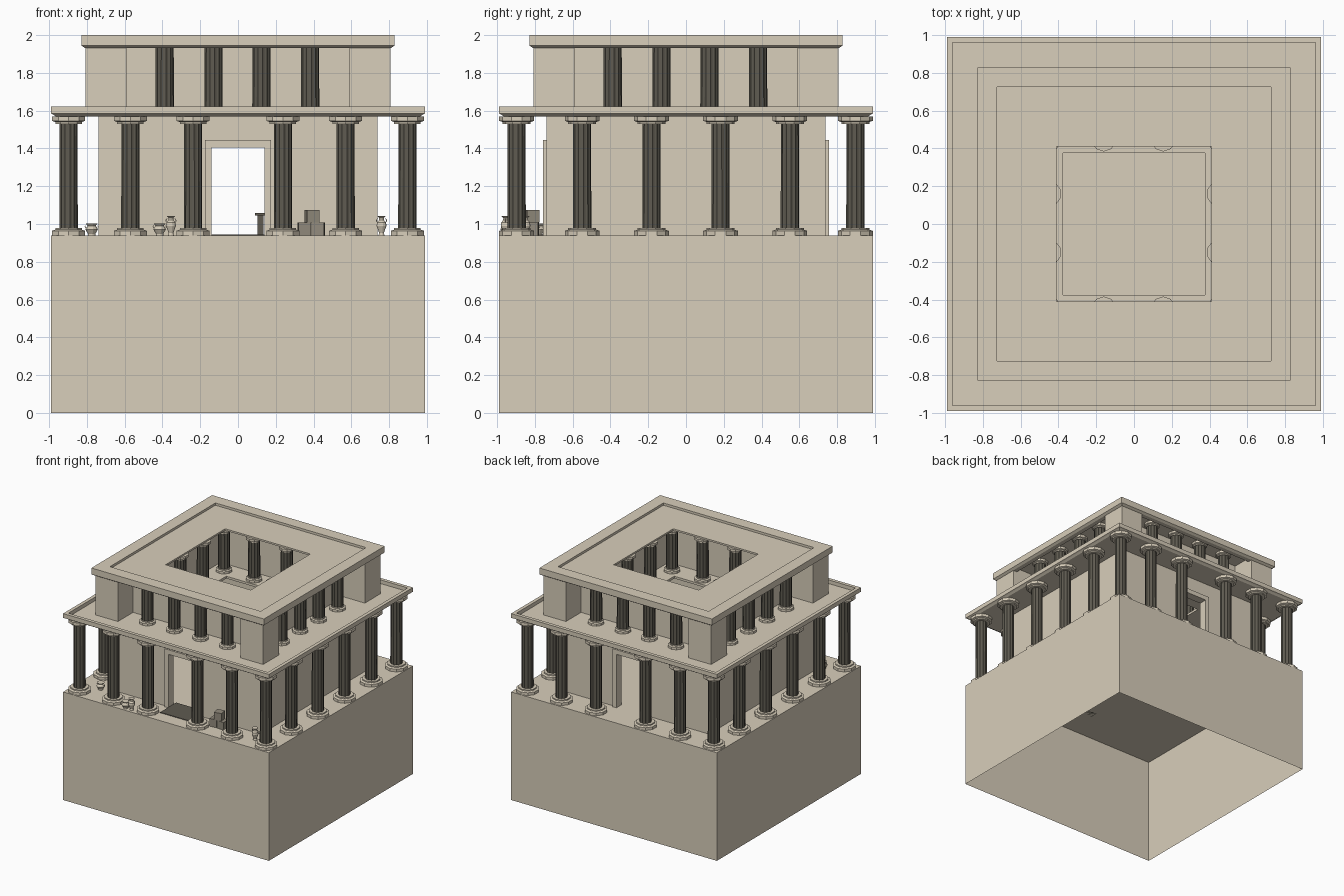
import bpy, bmesh, math
from mathutils import Matrix

if "Cube" in bpy.data.objects:
    bpy.data.objects.remove(bpy.data.objects["Cube"])


def material(name, rgb):
    m = bpy.data.materials.new(name)
    m.diffuse_color = (*rgb, 1)
    m.use_nodes = True
    m.node_tree.nodes["Principled BSDF"].inputs["Base Color"].default_value = m.diffuse_color
    return m


stone = material("warm_stone", (0.69, 0.62, 0.495))
dark = material("dark_stone", (0.115, 0.105, 0.082))
wood = material("grey_wood", (0.29, 0.26, 0.205))


def finish(name, bm, loc=(0, 0, 0), rot=0.0, mats=(stone,)):
    bmesh.ops.recalc_face_normals(bm, faces=bm.faces)
    me = bpy.data.meshes.new(name)
    bm.to_mesh(me)
    bm.free()
    for m in mats:
        me.materials.append(m)
    return place(name, me, loc, rot)


def place(name, me, loc, rot=0.0):
    ob = bpy.data.objects.new(name, me)
    ob.location = loc
    ob.rotation_euler.z = rot
    bpy.context.collection.objects.link(ob)
    return ob


def box(name, x, y, z, rot=0.0, mat=stone):
    """Box from (min, max) ranges, turned about its own centre."""
    bm = bmesh.new()
    bmesh.ops.create_cube(bm, size=1, matrix=Matrix.Diagonal((x[1]-x[0], y[1]-y[0], z[1]-z[0], 1)))
    return finish(name, bm, ((x[0]+x[1])/2, (y[0]+y[1])/2, (z[0]+z[1])/2), rot, (mat,))


def lathe(bm, profile, n, ring=False, flute=1.0, mat=0):
    """Spin a (radius, z) profile; ring closes it, otherwise the ends are capped."""
    k = math.sqrt(2) if n == 4 else 1
    loops = []
    for r, z in profile:
        loop = []
        for i in range(n):
            a = 2 * math.pi * (i + 0.5) / n
            q = r * k * (flute if i % 2 else 1)
            loop.append(bm.verts.new((q * math.cos(a), q * math.sin(a), z)))
        loops.append(loop)
    pairs = list(zip(loops, loops[1:]))
    if ring:
        pairs.append((loops[-1], loops[0]))
    else:
        bm.faces.new(loops[0]).material_index = mat
        bm.faces.new(loops[-1]).material_index = mat
    for a, b in pairs:
        for i in range(n):
            j = (i + 1) % n
            bm.faces.new((a[i], a[j], b[j], b[i])).material_index = mat


def square_ring(name, profile):
    bm = bmesh.new()
    lathe(bm, profile, 4, ring=True)
    return finish(name, bm)


def column_mesh(name, h, foot, t):
    """Dark fluted shaft with two-step base and capital."""
    bm = bmesh.new()
    s = foot * 0.8
    lathe(bm, [(foot, 0), (foot, t * .6), (s, t * .75), (s, t)], 10)
    lathe(bm, [(.049, t), (.048, h - t)], 24, flute=.92, mat=1)
    lathe(bm, [(s, h - t), (s, h - t * .75), (foot, h - t * .6), (foot, h)], 10)
    ob = finish(name, bm, mats=(stone, dark))
    me = ob.data
    bpy.data.objects.remove(ob)
    return me


# podium, open underneath
bm = bmesh.new()
bmesh.ops.create_cube(bm, size=1, matrix=Matrix.Translation((0, 0, .47)) @ Matrix.Diagonal((1.98, 1.98, .94, 1)))
bm.normal_update()
bmesh.ops.delete(bm, geom=[f for f in bm.faces if f.normal.z < -.5], context='FACES_ONLY')
me = bpy.data.meshes.new("podium")
bm.to_mesh(me)
bm.free()
me.materials.append(stone)
place("podium", me, (0, 0, 0))

# lower walls with a doorway at front and back
for s in (-1, 1):
    box("side_wall", sorted((s*.70, s*.74)), (-.74, .74), (.94, 1.575))
    yw = sorted((s*.70, s*.74))
    yf = sorted((s*.685, s*.757))
    for t in (-1, 1):
        box("door_wall", sorted((t*.14, t*.70)), yw, (.94, 1.575))
        box("door_jamb", sorted((t*.14, t*.175)), yf, (.94, 1.405))
    box("door_wall_top", (-.14, .14), yw, (1.405, 1.575))
    box("door_lintel", (-.175, .175), yf, (1.405, 1.445))

# lower roof with rim, upper roof with wide rim, both open over the court
square_ring("lower_roof", [(.375, 1.57), (.965, 1.57), (.98, 1.58), (.99, 1.585), (.99, 1.622),
                           (.96, 1.622), (.96, 1.59), (.375, 1.59)])
square_ring("upper_roof", [(.41, 1.965), (.77, 1.965), (.77, 1.932), (.81, 1.932), (.83, 1.945),
                           (.83, 2.0), (.725, 2.0), (.725, 1.98), (.41, 1.98)])

# upper storey: recessed wall and corner piers
square_ring("upper_wall", [(.56, 1.588), (.60, 1.588), (.60, 1.966), (.56, 1.966)])
for sx in (-1, 1):
    for sy in (-1, 1):
        box("corner_pier", sorted((sx*.59, sx*.808)), sorted((sy*.59, sy*.808)), (1.588, 1.966))

# columns, shared meshes
tall = column_mesh("tall_column", .63, .092, .04)
short = column_mesh("short_column", .377, .066, .034)


def colonnade(name, me, z, r, xs, ys, corners):
    spots = [(x, s*r) for x in xs for s in (-1, 1)] + [(s*r, y) for y in ys for s in (-1, 1)]
    if corners:
        spots += [(a*r, b*r) for a in (-1, 1) for b in (-1, 1)]
    for x, y in spots:
        place(name, me, (x, y, z))


colonnade("outer_column", tall, .94, .897, (-.57, -.238, .238, .57), (-.55, -.183, .183, .55), True)
up = (-.388, -.13, .124, .382)
colonnade("upper_column", short, 1.589, .69, up, up, False)
colonnade("court_upper_column", short, 1.589, .45, (-.16, .155), (-.15, .16), True)


# amphorae with handles, and squat pots
def pot(name, x, y, profile, handle_r, handle_x, handle_z):
    bm = bmesh.new()
    lathe(bm, profile, 12)
    for s in (-1, 1):
        rings = []
        for i in range(7):
            a = -math.pi/2 + math.pi * i / 6
            c = (s * (handle_x + handle_r * math.cos(a)), handle_z + handle_r * math.sin(a))
            rings.append([bm.verts.new((c[0] + dx, dy, c[1])) for dx, dy in
                          ((-.002, -.003), (.002, -.003), (.002, .003), (-.002, .003))])
        for a, b in zip(rings, rings[1:]):
            for i in range(4):
                bm.faces.new((a[i], a[i-1], b[i-1], b[i]))
    finish(name, bm, (x, y, .94))


amphora = [(.016, 0), (.013, .012), (.027, .05), (.025, .068), (.014, .08), (.013, .092), (.025, .103)]
squat = [(.02, 0), (.02, .008), (.034, .03), (.03, .042), (.022, .05), (.032, .062)]
for x, y in ((-.355, -.955), (.76, -.85)):
    pot("amphora", x, y, amphora, .012, .015, .078)
for x, y in ((-.775, -.78), (-.415, -.95)):
    pot("squat_pot", x, y, squat, .007, .028, .045)

# stacked crates beside the door
for x, z, w, a in ((.35, .94, .066, .1), (.425, .94, .066, -.08), (.392, 1.007, .066, .2)):
    box("crate", (x - w/2, x + w/2), (-.815 - w/2, -.815 + w/2), (z, z + .067), a, wood)

# door mat
box("door_mat", (-.14, .14), (-.87, -.65), (.94, .945), mat=dark)

# small stand inside the court
box("stand_post", (.103, .135), (-.52, -.488), (.94, 1.045), mat=dark)
box("stand_top", (.09, .14), (-.533, -.475), (1.045, 1.058), mat=dark)
